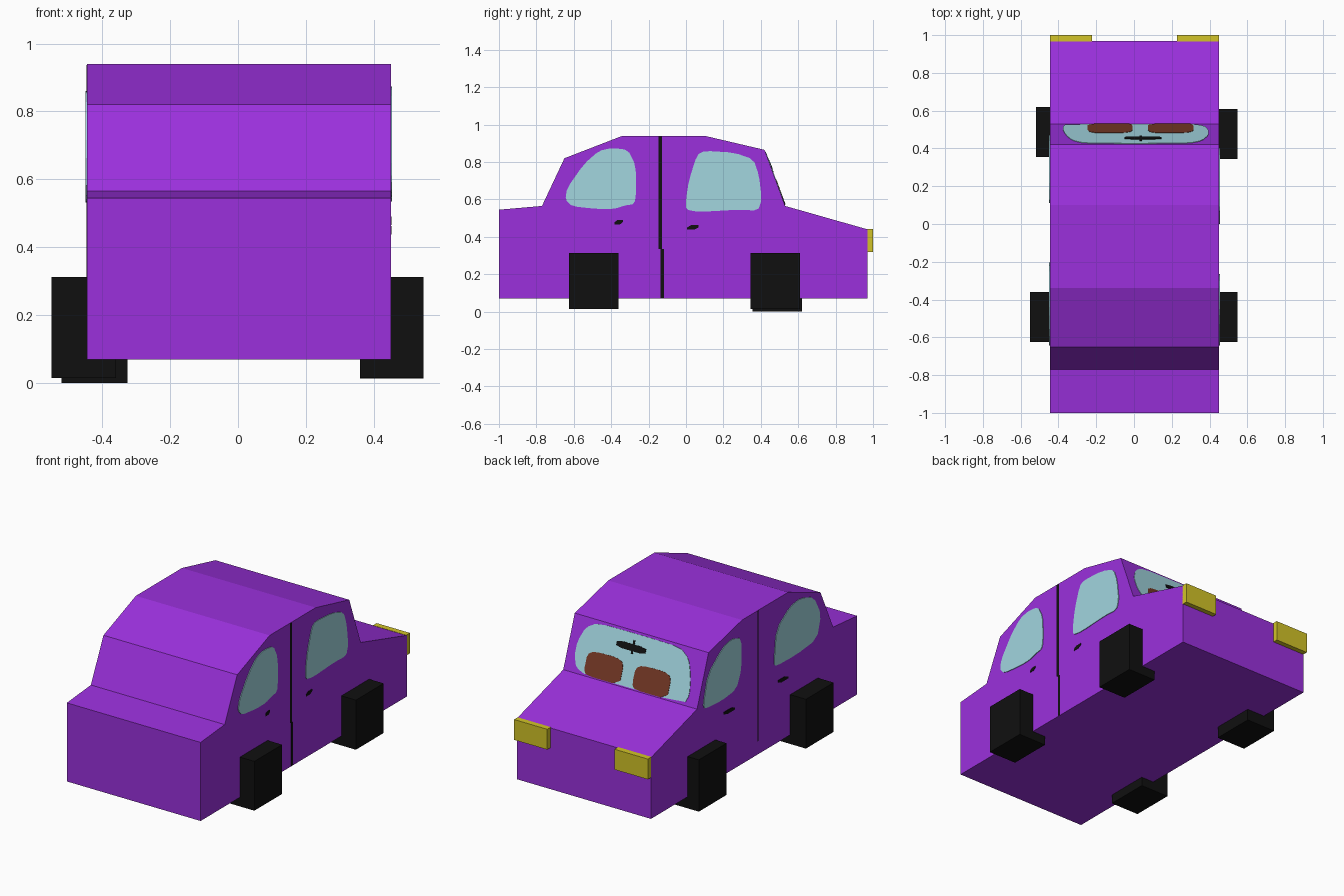
import bpy, bmesh
from mathutils import Vector

if "Cube" in bpy.data.objects:
    bpy.data.objects.remove(bpy.data.objects["Cube"])


def material(name, rgb):
    m = bpy.data.materials.new(name)
    m.diffuse_color = (*rgb, 1)
    m.use_nodes = True
    m.node_tree.nodes["Principled BSDF"].inputs["Base Color"].default_value = m.diffuse_color
    return m


PURPLE = material("purple paint", (0.328, 0.03, 0.72))
GLASS = material("pale glass", (0.36, 0.67, 0.74))
BLACK = material("black", (0.005, 0.005, 0.005))
YELLOW = material("yellow lamp", (0.645, 0.55, 0.021))
BROWN = material("brown leather", (0.18, 0.041, 0.019))


def prism(name, points, offset, mat):
    """Extrude a closed outline of 3D points along an offset."""
    bm = bmesh.new()
    face = bm.faces.new([bm.verts.new(p) for p in points])
    ext = bmesh.ops.extrude_face_region(bm, geom=[face], use_keep_orig=True)
    verts = [v for v in ext["geom"] if isinstance(v, bmesh.types.BMVert)]
    bmesh.ops.translate(bm, verts=verts, vec=offset)
    bmesh.ops.recalc_face_normals(bm, faces=bm.faces)
    mesh = bpy.data.meshes.new(name)
    bm.to_mesh(mesh)
    bm.free()
    mesh.materials.append(mat)
    ob = bpy.data.objects.new(name, mesh)
    bpy.context.collection.objects.link(ob)
    return ob


def box(name, x0, x1, y0, y1, z0, z1, mat):
    return prism(name, [(x0, y0, z0), (x1, y0, z0), (x1, y1, z0), (x0, y1, z0)],
                 (0, 0, z1 - z0), mat)


def rounded(points):
    """One round of corner cutting."""
    out = []
    for (ax, ay), (bx, by) in zip(points, points[1:] + points[:1]):
        out += [(ax * .8 + bx * .2, ay * .8 + by * .2),
                (ax * .2 + bx * .8, ay * .2 + by * .8)]
    return out


# Body: side profile extruded across the width
XL, XR = -0.445, 0.45
profile = [(-1, .07), (-1, .545), (-.77, .565), (-.65, .82), (-.34, .94), (.1, .94),
           (.42, .865), (.53, .565), (.97, .44), (.97, .07)]
prism("body", [(XL, y, z) for y, z in profile], (XR - XL, 0, 0), PURPLE)

# Block wheels
for name, x0, x1, y0, y1, z0 in [
        ("wheel_right_a", .36, .547, -.625, -.36, .015),
        ("wheel_left_a", -.55, -.36, -.625, -.36, .015),
        ("wheel_right_b", .36, .547, .345, .61, .013),
        ("wheel_left_b", -.52, -.325, .355, .62, .003)]:
    box(name, x0, x1, y0, y1, z0 if z0 > .005 else 0, .313, BLACK)

# Lamps
for name, x0, x1 in [("lamp_left", XL, -.222), ("lamp_right", .228, XR)]:
    box(name, x0, x1, .965, 1, .32, .443, YELLOW)


def side_plate(name, points, side, mat, thick=.004):
    x = XR if side > 0 else XL
    prism(name, [(x - side * .002, y, z) for y, z in points], (side * (thick + .002), 0, 0), mat)


def rect(y0, y1, z0, z1):
    return [(y0, z0), (y1, z0), (y1, z1), (y0, z1)]


# Side windows
right_a = [(-.645, .6), (-.636, .66), (-.545, .79), (-.465, .86), (-.395, .875), (-.31, .865),
           (-.27, .785), (-.265, .65), (-.275, .575), (-.33, .567), (-.38, .55), (-.465, .548),
           (-.61, .563)]
right_b = [(0, .6), (.016, .705), (.06, .84), (.1, .86), (.257, .85), (.36, .815), (.39, .73),
           (.405, .6), (.385, .54), (.28, .545), (.07, .533), (0, .545)]
left_a = [(-.2, .56), (-.225, .76), (-.36, .85), (-.46, .86), (-.58, .82), (-.65, .69),
          (-.61, .555), (-.41, .535), (-.22, .54)]
left_b = [(.475, .57), (.43, .737), (.29, .845), (.2, .865), (.11, .835), (.11, .65),
          (.16, .545), (.3, .53), (.46, .54)]
side_plate("window_right_a", rounded(right_a), 1, GLASS)
side_plate("window_right_b", rounded(right_b), 1, GLASS)
side_plate("window_left_a", rounded(left_a), -1, GLASS)
side_plate("window_left_b", rounded(left_b), -1, GLASS)

# Door seams and handles
side_plate("seam_right_top", rect(-.147, -.129, .335, .937), 1, BLACK, .001)
side_plate("seam_right_bottom", rect(-.135, -.117, .072, .335), 1, BLACK, .001)
side_plate("seam_left", rect(-.058, -.048, .15, .937), -1, BLACK, .001)
for name, y, z, side, w in [("handle_right_a", -.36, .478, 1, .022),
                            ("handle_right_b", .036, .45, 1, .03),
                            ("handle_left_a", -.292, .432, -1, .048),
                            ("handle_left_b", .224, .438, -1, .055)]:
    side_plate(name, [(y - w, z - .012), (y + w * .3, z - .012), (y + w, z),
                      (y + w, z + .012), (y - w * .3, z + .012), (y - w, z)], side, BLACK, .002)

# Windscreen details, laid on the sloped face; t runs from its foot (0) to its top (1)
FOOT, SLOPE = Vector((0, .53, .565)), Vector((0, -.11, .3))
NORMAL = Vector((0, .3, .11)).normalized()


def screen_plate(name, points, mat, level):
    pts = [FOOT + SLOPE * t + Vector((x, 0, 0)) - NORMAL * .002 for x, t in points]
    prism(name, pts, NORMAL * (.002 + level), mat)


screen_plate("windscreen", rounded([
    (.3, .02), (.37, .1), (.395, .3), (.395, .55), (.36, .82), (.29, .95), (0, .96),
    (-.26, .95), (-.33, .8), (-.365, .5), (-.38, .2), (-.36, .03)]), GLASS, .003)
for name, x0, x1 in [("seat_left", -.245, -.007), ("seat_right", .073, .315)]:
    screen_plate(name, rounded([(x0, .02), (x1 - .02, .02), (x1, .1), (x1, .38), (x1 - .04, .46),
                                (x0 + .05, .47), (x0, .4)]), BROWN, .005)
screen_plate("mirror", rounded([(-.05, .65), (.145, .65), (.145, .77), (-.05, .77)]), BLACK, .006)
screen_plate("mirror_stem", [(.03, .6), (.042, .6), (.042, .84), (.03, .84)], BLACK, .005)
